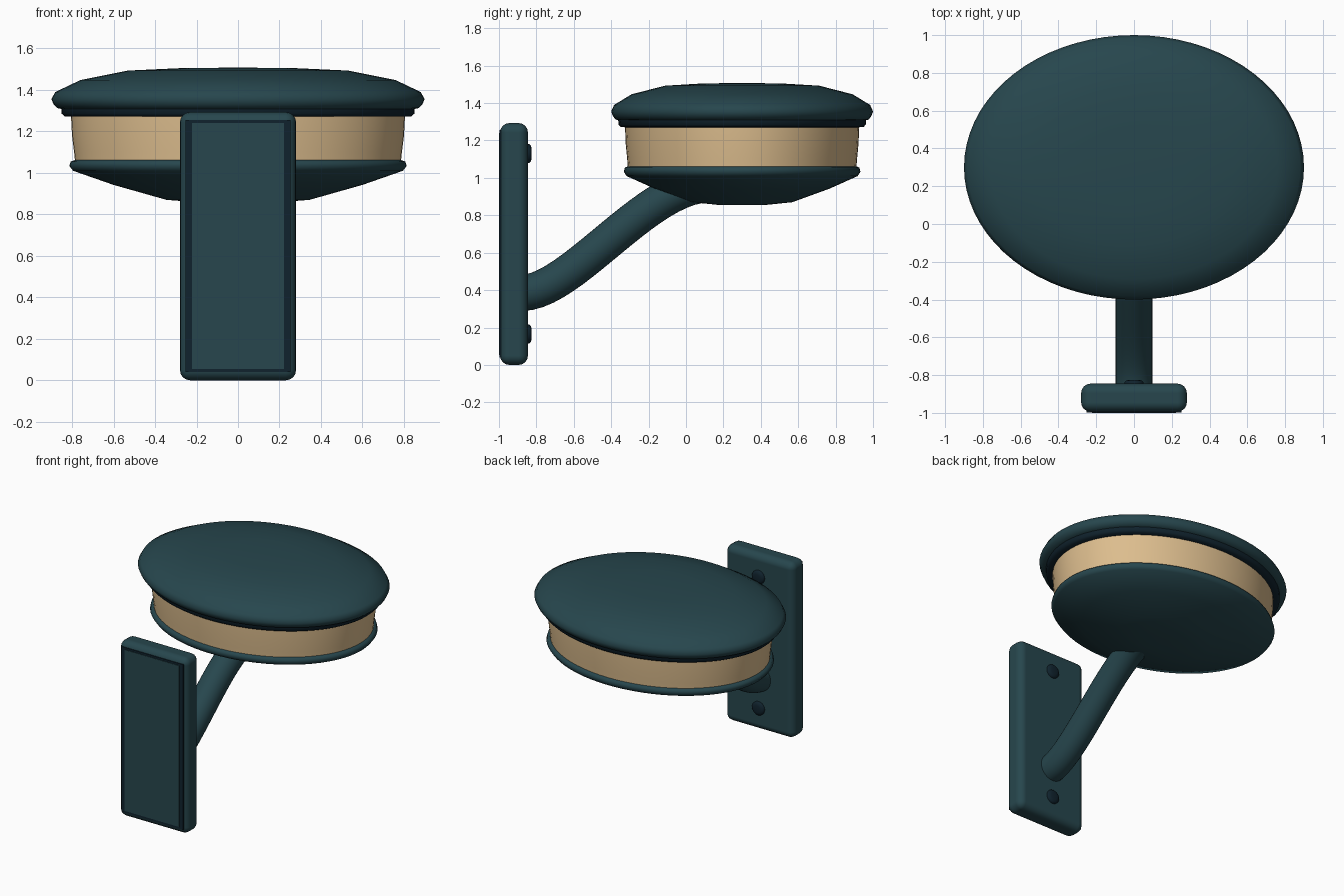
import bpy, bmesh, math
from mathutils import Vector

if "Cube" in bpy.data.objects:
    bpy.data.objects.remove(bpy.data.objects["Cube"])


def material(name, rgb):
    m = bpy.data.materials.new(name)
    m.diffuse_color = (*rgb, 1)
    m.use_nodes = True
    m.node_tree.nodes["Principled BSDF"].inputs["Base Color"].default_value = m.diffuse_color
    return m


TEAL = material("dark teal", (0.020, 0.062, 0.075))
NAVY = material("dark navy", (0.005, 0.016, 0.026))
CREAM = material("warm cream", (0.72, 0.51, 0.27))


def finish(bm, name, mat, angle=40):
    bmesh.ops.recalc_face_normals(bm, faces=bm.faces)
    me = bpy.data.meshes.new(name)
    bm.to_mesh(me)
    bm.free()
    ob = bpy.data.objects.new(name, me)
    bpy.context.collection.objects.link(ob)
    me.materials.append(mat)
    bpy.ops.object.select_all(action='DESELECT')
    ob.select_set(True)
    bpy.context.view_layer.objects.active = ob
    bpy.ops.object.shade_smooth_by_angle(angle=math.radians(angle))
    return ob


def skin(bm, rings):
    """Join rings of points with quads and close both ends."""
    loops = [[bm.verts.new(p) for p in ring] for ring in rings]
    n = len(loops[0])
    for a, b in zip(loops, loops[1:]):
        for i in range(n):
            j = (i + 1) % n
            bm.faces.new((a[i], a[j], b[j], b[i]))
    bm.faces.new(loops[0])
    bm.faces.new(loops[-1])


def oval_part(name, profile, mat, angle, n=72):
    """Lathe (half width, height) points into an oval around the head centre."""
    bm = bmesh.new()
    skin(bm, [[(r * math.cos(2 * math.pi * i / n),
                0.3 + r * 7 / 9 * math.sin(2 * math.pi * i / n), z)
               for i in range(n)] for r, z in profile])
    return finish(bm, name, mat, angle)


def box(name, lo, hi, mat, bevel=0):
    bm = bmesh.new()
    bmesh.ops.create_cube(bm, size=1)
    for v in bm.verts:
        v.co = [(a + b) / 2 + c * (b - a) for a, b, c in zip(lo, hi, v.co)]
    ob = finish(bm, name, mat)
    if bevel:
        m = ob.modifiers.new("rounded edges", 'BEVEL')
        m.width, m.segments = bevel, 4
        m.harden_normals = True
    return ob


# Lamp head
oval_part("canopy", [(0.835, 1.305), (0.87, 1.312), (0.888, 1.33), (0.9, 1.355),
                     (0.88, 1.39), (0.76, 1.447), (0.53, 1.493), (0.27, 1.505),
                     (0.05, 1.507)], TEAL, 60)
oval_part("canopy_gasket", [(0.79, 1.27), (0.835, 1.272), (0.85, 1.285),
                            (0.852, 1.31)], NAVY, 60)
oval_part("diffuser", [(0.785, 1.05), (0.79, 1.1), (0.80, 1.18), (0.805, 1.275)], CREAM, 40)
oval_part("lower_bowl", [(0.05, 0.855), (0.17, 0.856), (0.345, 0.87), (0.6, 0.942),
                         (0.795, 1.01), (0.813, 1.033), (0.806, 1.055),
                         (0.785, 1.062)], TEAL, 60)

# Curved arm between the plate and the bowl
p = [Vector(c) for c in ((0, -0.88, 0.385), (0, -0.61, 0.385),
                         (0, -0.21, 0.965), (0, 0.12, 0.965))]
rings = []
for k in range(21):
    t = k / 20
    s = 1 - t
    c = p[0] * s**3 + p[1] * 3 * s * s * t + p[2] * 3 * s * t * t + p[3] * t**3
    d = ((p[1] - p[0]) * s * s + (p[2] - p[1]) * 2 * s * t + (p[3] - p[2]) * t * t).normalized()
    side = Vector((1, 0, 0))
    up = side.cross(d)
    rings.append([c + 0.097 * (side * math.cos(a) + up * math.sin(a))
                  for a in (2 * math.pi * i / 32 for i in range(32))])
bm = bmesh.new()
skin(bm, rings)
finish(bm, "arm", TEAL)

# Wall plate with a dark border and an inset panel
box("wall_plate", (-0.28, -0.994, 0), (0.28, -0.845, 1.293), TEAL, 0.05)
box("panel_border", (-0.252, -0.997, 0.04), (0.252, -0.99, 1.255), NAVY)
box("plate_panel", (-0.222, -1.0, 0.054), (0.222, -0.992, 1.24), TEAL)

# Domed screws on the arm side of the plate
for label, z in (("lower", 0.165), ("upper", 1.13)):
    bm = bmesh.new()
    skin(bm, [[(r * math.cos(math.pi * i / 12), y, z + r * math.sin(math.pi * i / 12))
               for i in range(24)]
              for r, y in ((0.05, -0.86), (0.05, -0.838), (0.042, -0.829), (0.025, -0.825))])
    finish(bm, label + "_screw", NAVY, 50)
